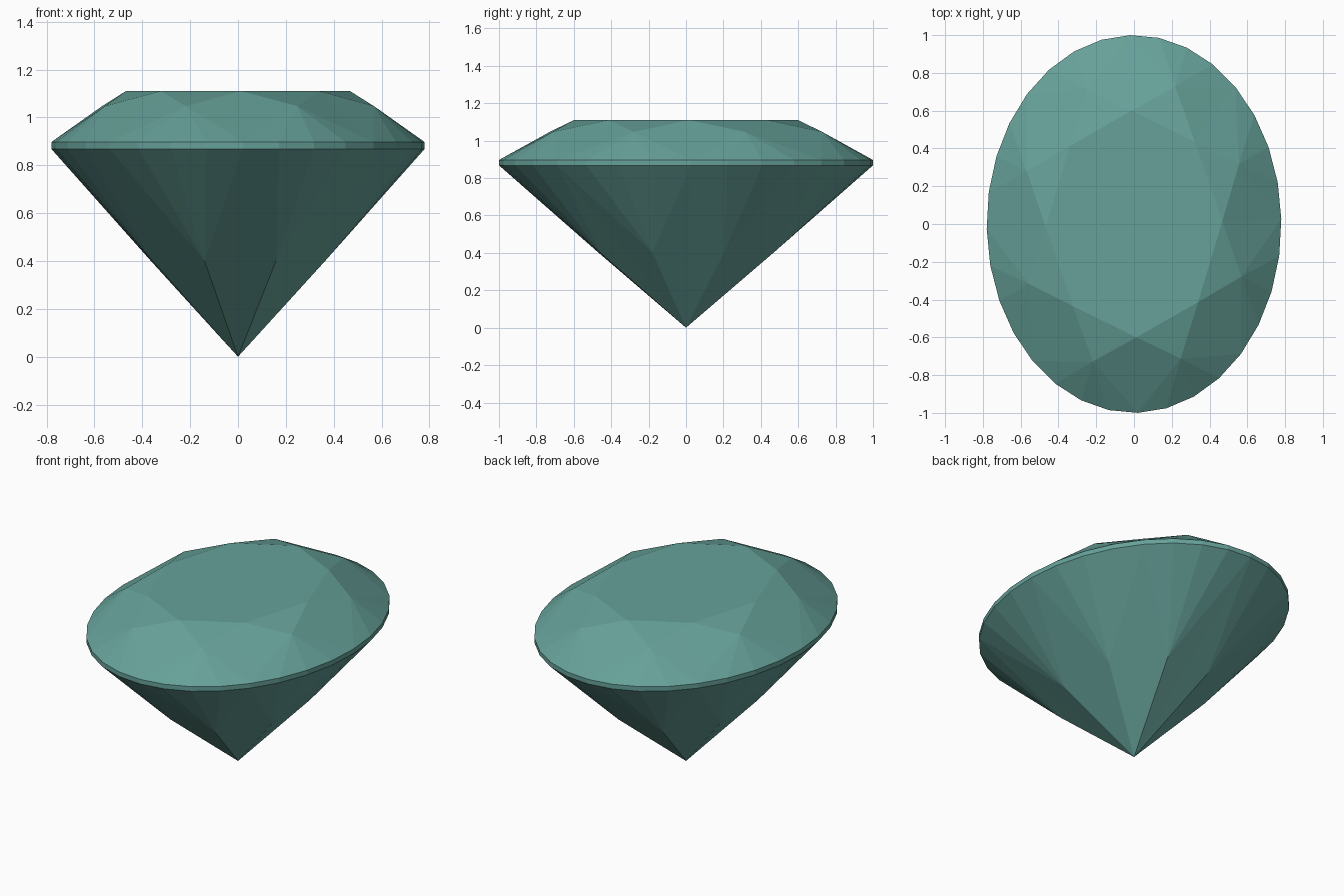
import bpy, bmesh, math

if "Cube" in bpy.data.objects:
    bpy.data.objects.remove(bpy.data.objects["Cube"])

WIDTH = 0.78                  # oval squash across x
TURN = math.radians(1.5)      # slight turn of the whole cut

mat = bpy.data.materials.new("teal gem")
mat.diffuse_color = (0.133, 0.355, 0.318, 1)
mat.use_nodes = True
mat.node_tree.nodes["Principled BSDF"].inputs["Base Color"].default_value = mat.diffuse_color

bm = bmesh.new()


def ring(count, radius, z, offset=0.0):
    """Oval ring of vertices, counter-clockwise from +x."""
    verts = []
    for i in range(count):
        a = 2 * math.pi * (i + offset) / count + TURN
        verts.append(bm.verts.new((WIDTH * radius * math.cos(a), radius * math.sin(a), z)))
    return verts


table = ring(8, 0.60, 1.11)
crown = ring(8, 0.78, 1.047, 0.5)
girdle_top = ring(32, 1.0, 0.897)
girdle_low = ring(32, 1.0, 0.868)
pavilion = ring(8, 0.50, 0.40, 0.5)
culet = bm.verts.new((0, 0, 0))

bm.faces.new(table)
for i in range(8):
    n, g = (i + 1) % 8, 4 * i
    # Crown: star facet and kite split along its middle
    bm.faces.new((table[i], crown[i], table[n]))
    bm.faces.new((table[i], crown[i - 1], girdle_top[g]))
    bm.faces.new((table[i], girdle_top[g], crown[i]))
    # Pavilion: main kite split along its middle
    bm.faces.new((culet, girdle_low[g], pavilion[i - 1]))
    bm.faces.new((culet, pavilion[i], girdle_low[g]))
    # Halves facets fanned to the girdle, and the girdle band
    for k in range(4):
        a, b = g + k, (g + k + 1) % 32
        bm.faces.new((crown[i], girdle_top[a], girdle_top[b]))
        bm.faces.new((pavilion[i], girdle_low[b], girdle_low[a]))
        bm.faces.new((girdle_top[a], girdle_low[a], girdle_low[b], girdle_top[b]))

bmesh.ops.recalc_face_normals(bm, faces=bm.faces[:])
mesh = bpy.data.meshes.new("oval_gem")
bm.to_mesh(mesh)
bm.free()
mesh.materials.append(mat)
gem = bpy.data.objects.new("oval_gem", mesh)
bpy.context.collection.objects.link(gem)
